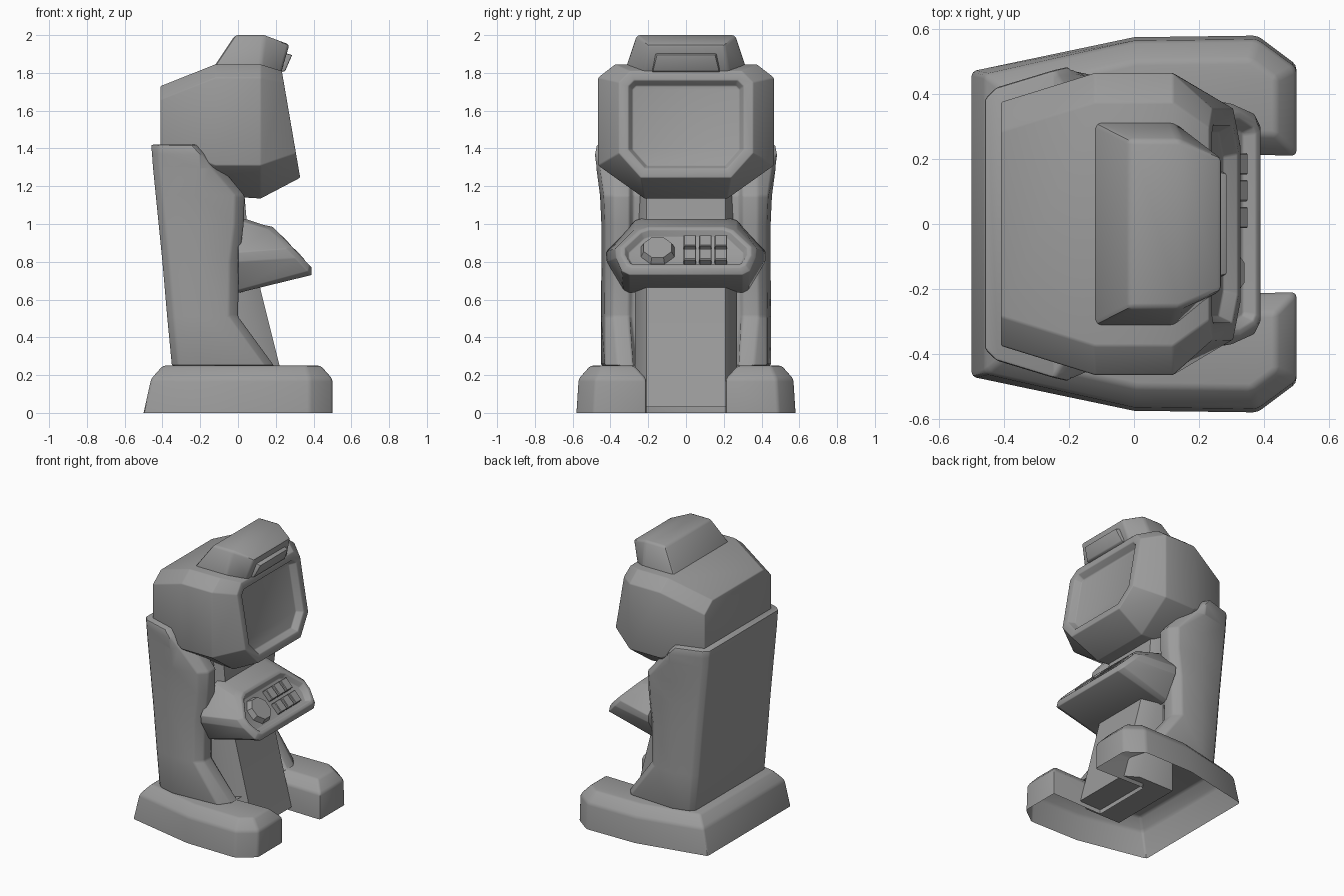
import bpy, bmesh, math
from mathutils import Matrix, Vector

cube = bpy.data.objects.get("Cube")
if cube:
    bpy.data.objects.remove(cube, do_unlink=True)

grey = bpy.data.materials.new("cabinet_grey")
grey.use_nodes = True
colour = (0.33, 0.33, 0.33, 1)
grey.diffuse_color = colour
grey.node_tree.nodes["Principled BSDF"].inputs["Base Color"].default_value = colour


def finish(bm, name, bevel=0.0, segments=2):
    """Soften the sharp edges and turn the mesh into an object."""
    if bevel:
        sharp = [e for e in bm.edges if len(e.link_faces) == 2 and e.calc_face_angle(0) > 0.4]
        bmesh.ops.bevel(bm, geom=sharp, offset=bevel, segments=segments,
                        profile=0.5, affect='EDGES', clamp_overlap=True)
    mesh = bpy.data.meshes.new(name)
    bm.to_mesh(mesh)
    bm.free()
    mesh.materials.append(grey)
    obj = bpy.data.objects.new(name, mesh)
    bpy.context.collection.objects.link(obj)
    bpy.ops.object.select_all(action='DESELECT')
    obj.select_set(True)
    bpy.context.view_layer.objects.active = obj
    bpy.ops.object.shade_smooth_by_angle(angle=math.radians(35))


def loft(halves):
    """Skin a row of half sections mirrored in y; return mesh and end cap."""
    bm = bmesh.new()
    rings = []
    for half in halves:
        left = [bm.verts.new(p) for p in half]
        right = [bm.verts.new((x, -y, z)) for x, y, z in half]
        rings.append((left, right))
    n = len(halves[0])
    loops = [a + b[::-1] for a, b in rings]
    for a, b in zip(loops, loops[1:]):
        for i in range(2 * n):
            j = (i + 1) % (2 * n)
            bm.faces.new((a[i], a[j], b[j], b[i]))
    caps = []
    for a, b in (rings[0], rings[-1]):
        caps.append([bm.faces.new((a[i], a[i + 1], b[i + 1], b[i])) for i in range(n - 1)])
    bmesh.ops.recalc_face_normals(bm, faces=bm.faces[:])
    return bm, caps[1]


def recess(bm, faces, rim, wall, depth):
    """Leave a flat rim, then sink the middle of a face group."""
    bmesh.ops.inset_region(bm, faces=faces, thickness=rim, use_even_offset=True)
    bmesh.ops.inset_region(bm, faces=faces, thickness=wall, depth=-depth, use_even_offset=True)


# Hollow U-shaped base with two feet and a chamfered top
outline = [(-0.5, 0.47), (0, 0.575), (0.38, 0.58), (0.5, 0.49), (0.5, 0.21), (0.1, 0.22)]
outline += [(x, -y) for x, y in reversed(outline)]
bm = bmesh.new()
low = [bm.verts.new((x, y, 0)) for x, y in outline]
top = [bm.verts.new((x + (0.04 if x < -0.4 else 0), y * (0.98 if abs(y) > 0.4 else 1), 0.18))
       for x, y in outline]
floor = bm.faces.new(low)
deck = bm.faces.new(top)
for i in range(len(low)):
    j = (i + 1) % len(low)
    bm.faces.new((low[i], low[j], top[j], top[i]))
bmesh.ops.recalc_face_normals(bm, faces=bm.faces[:])
bmesh.ops.inset_region(bm, faces=[deck], thickness=0.062, depth=0.07, use_even_offset=True)
bmesh.ops.delete(bm, geom=[floor], context='FACES_ONLY')
finish(bm, "base", 0.014)

# Cabinet shell: height, back, front, half width, inner edge of the side panel
rows = [(0.25, -0.35, 0.19, 0.45, 0.28), (0.51, -0.375, 0.0, 0.45, 0.305),
        (0.8, -0.4, 0.005, 0.448, 0.3), (1.0, -0.42, 0.03, 0.448, 0.3),
        (1.15, -0.435, 0.035, 0.455, 0.3), (1.3, -0.45, -0.09, 0.475, 0.3),
        (1.37, -0.455, -0.14, 0.485, 0.3), (1.42, -0.46, -0.185, 0.475, 0.3)]
sections = []
for z, back, front, w, inner in rows:
    widest = min(-0.2, front - 0.06)
    sections.append([(back, 0.385, z), (back + 0.035, 0.42, z), (widest, w, z),
                     (front - 0.05, w - 0.02, z), (front, inner + 0.08, z), (front, inner, z),
                     (min(front - 0.02, -0.02), inner - 0.02, z)])
bm, cap = loft(sections)
finish(bm, "cabinet_shell", 0.014)

# Sloping front column
bm, cap = loft([[(-0.1, 0.27, z), (front - 0.1, 0.27, z), (front, 0.21, z)]
                for z, front in ((0.03, 0.275), (0.65, 0.12), (1.03, 0.045), (1.2, 0.03))])
finish(bm, "front_column")


# Monitor head with recessed screen
def head_section(x, w, top, side, bottom):
    return [(x, w - 0.09, top), (x, w, top - 0.07), (x, w, side), (x, 0.22, bottom)]


face = [(0.295, 1.81), (0.355, 1.75), (0.355, 1.375), (0.24, 1.245)]
bm, cap = loft([head_section(-0.41, 0.375, 1.73, 1.42, 1.3),
                head_section(-0.12, 0.465, 1.845, 1.31, 1.15),
                head_section(0.12, 0.465, 1.845, 1.31, 1.135),
                [(0.232 + (1.81 - z) * 0.172, y, z) for y, z in face]])
recess(bm, cap, 0.05, 0.022, 0.045)
finish(bm, "monitor_head", 0.006)

# Marquee box on top of the head
bm, cap = loft([[(-0.135, 0.32, 1.82), (0.12, 0.32, 1.82), (0.225, 0.225, 1.79)],
                [(-0.015, 0.26, 2.0), (0.14, 0.26, 2.0), (0.272, 0.205, 1.95)]])
finish(bm, "marquee_box", 0.016)

# Raised marquee panel
bm, cap = loft([[(0.22, 0.168, 1.912), (0.2, 0.187, 1.795)],
                [(0.287, 0.155, 1.895), (0.25, 0.176, 1.81)]])
finish(bm, "marquee_panel", 0.006)


# Control console with a lip and a sunken top
def console_top(y, z):
    return (0.39 - 0.96 * (z - 0.77), y, z)


rear = [(0.2, 1.04), (0.27, 1.02), (0.425, 0.85), (0.42, 0.8), (0.33, 0.65), (0.3, 0.635)]
lip = [(0.21, 0.995), (0.27, 0.975), (0.375, 0.87), (0.37, 0.82), (0.34, 0.75), (0.3, 0.73)]
edge = [(0.2, 0.985), (0.25, 0.968), (0.345, 0.88), (0.345, 0.835), (0.315, 0.783), (0.285, 0.77)]
bm, cap = loft([[(0.0, y, z) for y, z in rear],
                [(0.385 - 0.96 * (z - 0.735), y, z) for y, z in lip],
                [console_top(y, z) for y, z in edge]])
recess(bm, cap, 0.022, 0.02, 0.035)
finish(bm, "control_console", 0.005)

# Controls sit on the tilted console floor
tilt = math.atan2(1, 0.96)
normal = Vector((math.sin(tilt), 0, math.cos(tilt)))


def on_console(y, z, height):
    point = Vector(console_top(y, z)) + normal * height
    return Matrix.Translation(point) @ Matrix.Rotation(tilt, 4, 'Y')


bm = bmesh.new()
bmesh.ops.create_cone(bm, cap_ends=True, segments=8, radius1=0.1, radius2=0.08, depth=0.045,
                      matrix=on_console(-0.15, 0.876, -0.022) @ Matrix.Rotation(math.pi / 8, 4, 'Z'))
finish(bm, "control_dial")

for row, z in enumerate((0.84, 0.912)):
    for column, y in enumerate((0.02, 0.103, 0.185)):
        bm = bmesh.new()
        bmesh.ops.create_cube(bm, size=1, matrix=on_console(y, z, -0.022)
                              @ Matrix.Diagonal((0.08, 0.066, 0.05, 1)))
        finish(bm, f"button_{row}_{column}", 0.004, 1)
